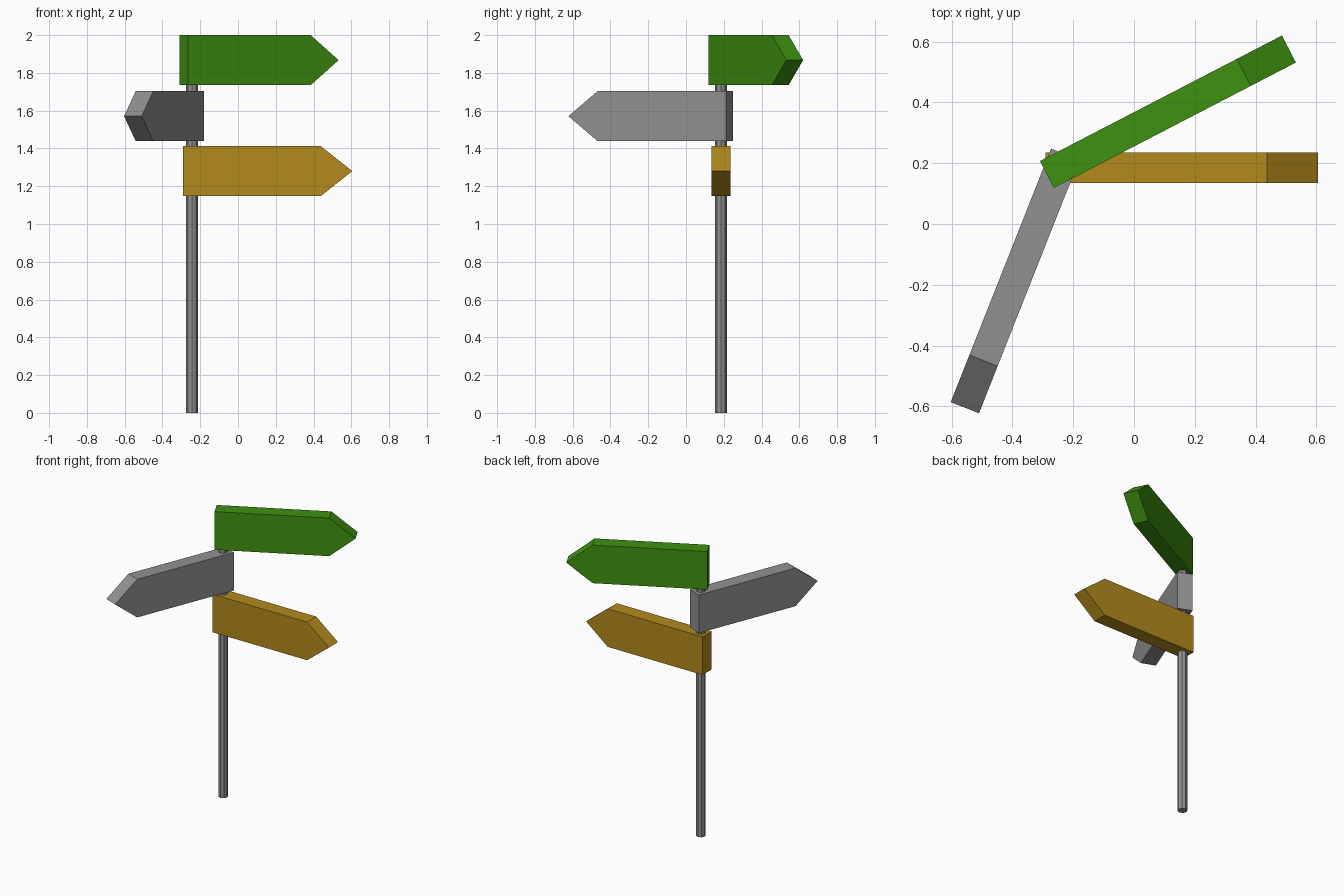
import bpy, bmesh
from math import radians
from mathutils import Matrix, Vector

if "Cube" in bpy.data.objects:
    bpy.data.objects.remove(bpy.data.objects["Cube"])

POST = Vector((-0.244, 0.185, 0))
GREY = (0.285, 0.285, 0.285)


def finish(name, bm, color):
    bmesh.ops.recalc_face_normals(bm, faces=bm.faces)
    mesh = bpy.data.meshes.new(name)
    bm.to_mesh(mesh)
    bm.free()
    obj = bpy.data.objects.new(name, mesh)
    bpy.context.collection.objects.link(obj)
    mat = bpy.data.materials.new(name + "_paint")
    mat.diffuse_color = (*color, 1)
    mat.use_nodes = True
    mat.node_tree.nodes["Principled BSDF"].inputs["Base Color"].default_value = mat.diffuse_color
    mesh.materials.append(mat)
    return obj


def arrow_sign(name, z, angle, color):
    # Arrow profile in the local xz plane, extruded through its thickness
    half = 0.1325
    profile = [(-0.048, -half), (0.682, -half), (0.849, 0), (0.682, half), (-0.048, half)]
    bm = bmesh.new()
    face = bm.faces.new([bm.verts.new((x, -0.05, h)) for x, h in profile])
    ext = bmesh.ops.extrude_face_region(bm, geom=[face])
    bmesh.ops.translate(bm, vec=(0, 0.1, 0),
                        verts=[g for g in ext["geom"] if isinstance(g, bmesh.types.BMVert)])
    obj = finish(name, bm, color)
    obj.location = POST + Vector((0, 0, z))
    obj.rotation_euler.z = radians(angle)


# Octagonal post, ending inside the top sign
bm = bmesh.new()
bmesh.ops.create_cone(bm, cap_ends=True, segments=8, radius1=0.031, radius2=0.031, depth=1.95,
                      matrix=Matrix.Translation((0, 0, 0.975)))
finish("post", bm, GREY).location = POST

# Three signs pointing different ways
arrow_sign("top_sign", 1.8675, 27.4, (0.049, 0.285, 0.005))
arrow_sign("middle_sign", 1.571, 248.4, GREY)
arrow_sign("bottom_sign", 1.28, 0, (0.448, 0.253, 0.012))
